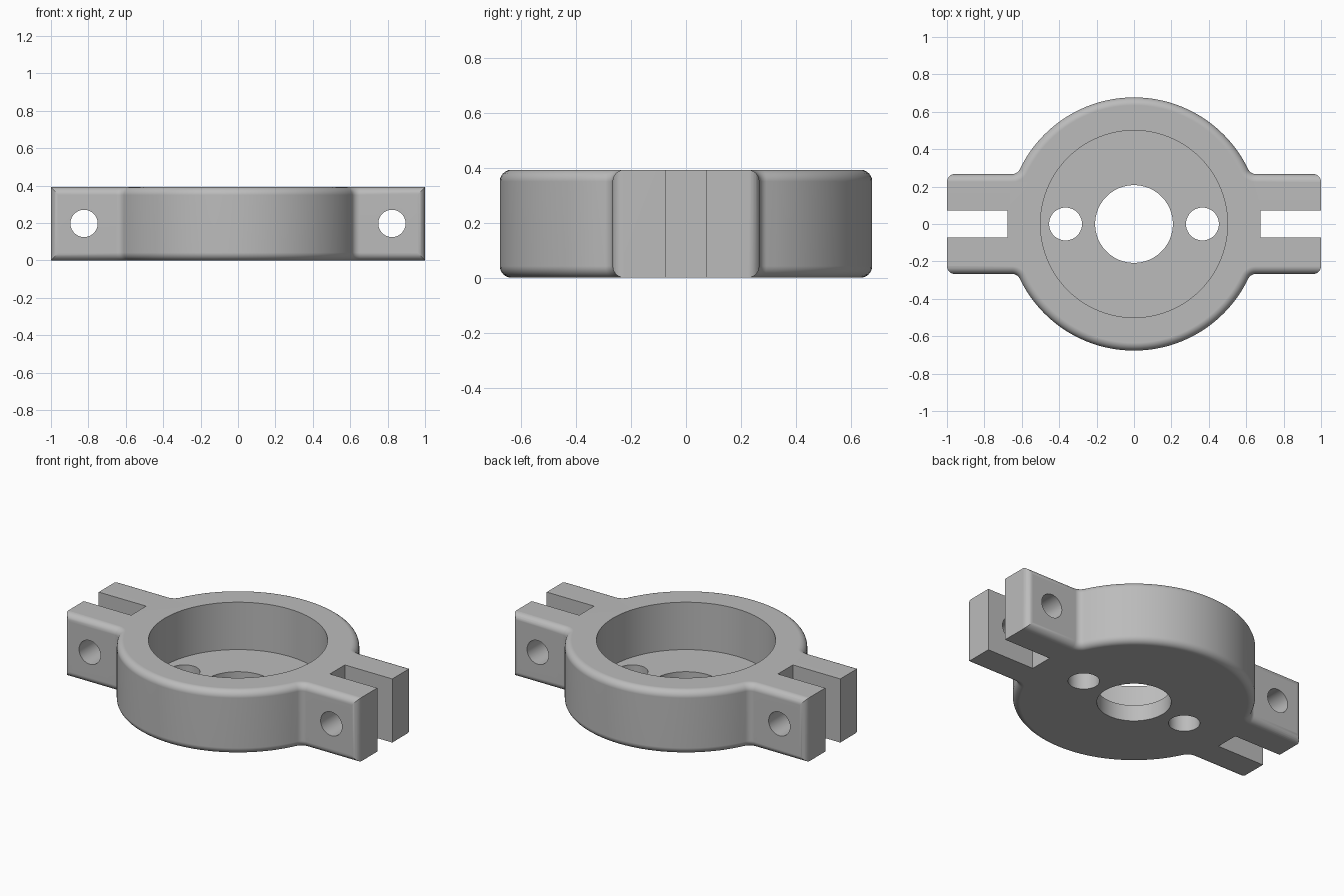
import bpy, bmesh
from math import sin, cos, pi, sqrt, atan2

cube = bpy.data.objects.get("Cube")
if cube:
    bpy.data.objects.remove(cube, do_unlink=True)

HEIGHT = 0.392
RING = 0.677        # outer radius of the ring
ARM = 0.267         # half width of the arms
BLEND = 0.045       # concave fillet between ring and arms
ROUND = 0.042       # rounding of the outer edges
STEPS = 6


def mirror_quarter(q):
    """Close a +x +y quarter (end of arm to the ring's back) into a full loop."""
    half = q + [(-x, y) for x, y in reversed(q[:-1])]
    return half + [(-x, -y) for x, y in half]


def outline(inset):
    """Plan outline of ring plus arms, moved inwards by inset."""
    r, w = RING - inset, ARM - inset
    cy = ARM + BLEND
    cx = sqrt((RING + BLEND) ** 2 - cy ** 2)
    a = atan2(cy, cx)
    f = BLEND + inset
    q = [(1.1, w)]
    for i in range(STEPS + 1):
        t = -pi / 2 + (a - pi / 2) * i / STEPS
        q.append((cx + f * cos(t), cy + f * sin(t)))
    n = 20
    for i in range(1, n + 1):
        t = a + (pi / 2 - a) * i / n
        q.append((r * cos(t), r * sin(t)))
    return mirror_quarter(q)


def loft(name, layers):
    """Solid through stacked loops, given as (points, z) pairs."""
    bm = bmesh.new()
    rows = [[bm.verts.new((x, y, z)) for x, y in pts] for pts, z in layers]
    for lo, hi in zip(rows, rows[1:]):
        for i in range(len(lo)):
            j = (i + 1) % len(lo)
            bm.faces.new((lo[i], lo[j], hi[j], hi[i]))
    bm.faces.new(rows[0][::-1])
    bm.faces.new(rows[-1])
    bmesh.ops.recalc_face_normals(bm, faces=bm.faces)
    mesh = bpy.data.meshes.new(name)
    bm.to_mesh(mesh)
    bm.free()
    ob = bpy.data.objects.new(name, mesh)
    bpy.context.collection.objects.link(ob)
    return ob


# Body with rounded top and bottom edges
lower = []
for i in range(STEPS + 1):
    t = pi / 2 * i / STEPS
    lower.append((outline(ROUND * (1 - sin(t))), ROUND * (1 - cos(t))))
upper = [(pts, HEIGHT - z) for pts, z in reversed(lower)]
body = loft("clamp_body", lower + upper)

cutters = []


def cut(ob, operation="DIFFERENCE"):
    ob.hide_render = True
    mod = body.modifiers.new(ob.name, "BOOLEAN")
    mod.operation = operation
    mod.solver = "EXACT"
    mod.object = ob
    cutters.append(ob)


def drill(name, radius, location, depth, sides, turn=0):
    bpy.ops.mesh.primitive_cylinder_add(vertices=sides, radius=radius, depth=depth,
                                        location=location, rotation=(turn, 0, 0))
    ob = bpy.context.object
    ob.name = name
    cut(ob)


# Trim the arm ends, rounding their vertical outer edges
edge = ARM + 0.0003
trim = [(1 - ROUND + ROUND * cos(pi / 2 * i / STEPS),
         edge - ROUND + ROUND * sin(pi / 2 * i / STEPS)) for i in range(STEPS + 1)]
trim += [(0.9, edge + 0.03), (0.9, 0.8), (0, 0.8)]
trim_loop = mirror_quarter(trim)
cut(loft("end_trim", [(trim_loop, -0.1), (trim_loop, HEIGHT + 0.1)]), "INTERSECT")

# Round pocket, centre bore and the two small floor holes
drill("pocket_cutter", 0.5, (0, 0, 0.1 + 0.5), 1, 96)
drill("bore_cutter", 0.208, (0, 0, 0), 1, 64)
for side in (-1, 1):
    drill("floor_hole_cutter", 0.088, (side * 0.366, 0, 0), 1, 40)
    # Clamping slot and cross screw hole in each arm
    bpy.ops.mesh.primitive_cube_add(size=1, location=(side * 1.177, 0, 0.2))
    slot = bpy.context.object
    slot.name = "slot_cutter"
    slot.scale = (1, 0.146, 1)
    cut(slot)
    drill("screw_hole_cutter", 0.073, (side * 0.823, 0, HEIGHT / 2 + 0.002), 1, 40, pi / 2)

# Bake the cuts and discard the cutters
bpy.context.view_layer.update()
graph = bpy.context.evaluated_depsgraph_get()
baked = bpy.data.meshes.new_from_object(body.evaluated_get(graph))
body.modifiers.clear()
body.data = baked
for ob in cutters:
    bpy.data.objects.remove(ob, do_unlink=True)

# Plain grey metal
grey = bpy.data.materials.new("plain_grey")
grey.use_nodes = True
colour = (0.5, 0.5, 0.5, 1)
grey.diffuse_color = colour
grey.node_tree.nodes["Principled BSDF"].inputs["Base Color"].default_value = colour
body.data.materials.clear()
body.data.materials.append(grey)
for face in body.data.polygons:
    face.material_index = 0

# Smooth curves, crisp cut edges, flat large faces
bpy.ops.object.select_all(action="DESELECT")
body.select_set(True)
bpy.context.view_layer.objects.active = body
bpy.ops.object.shade_smooth_by_angle(angle=pi / 6)
weighted = body.modifiers.new("flat_faces", "WEIGHTED_NORMAL")
weighted.keep_sharp = True
